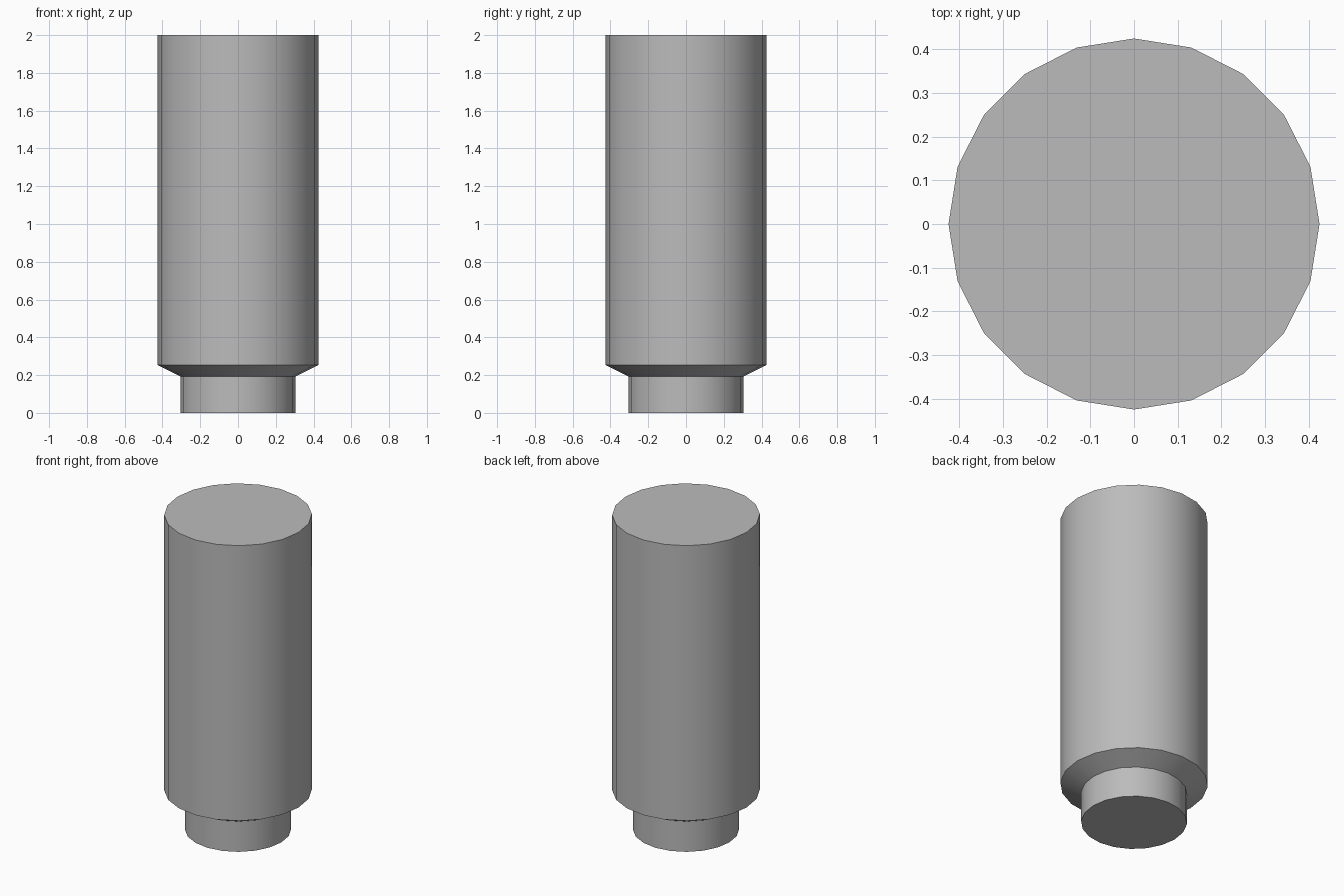
import bpy
import bmesh
from math import cos, sin, tau

cube = bpy.data.objects.get("Cube")
if cube:
    bpy.data.objects.remove(cube, do_unlink=True)

SIDES = 20

grey = bpy.data.materials.new("plain_grey")
grey.use_nodes = True
colour = (0.5, 0.5, 0.5, 1)
grey.diffuse_color = colour
grey.node_tree.nodes["Principled BSDF"].inputs["Base Color"].default_value = colour


def turned_solid(name, profile):
    """Closed solid of revolution from (radius, height) pairs, bottom to top."""
    bm = bmesh.new()
    rings = [[bm.verts.new((r * cos(tau * i / SIDES), r * sin(tau * i / SIDES), z))
              for i in range(SIDES)] for r, z in profile]
    for low, high in zip(rings, rings[1:]):
        for i in range(SIDES):
            j = (i + 1) % SIDES
            bm.faces.new((low[i], low[j], high[j], high[i]))
    bm.faces.new(rings[0][::-1])
    bm.faces.new(rings[-1])
    mesh = bpy.data.meshes.new(name)
    bm.to_mesh(mesh)
    bm.free()
    mesh.materials.append(grey)
    obj = bpy.data.objects.new(name, mesh)
    bpy.context.collection.objects.link(obj)
    bpy.ops.object.select_all(action="DESELECT")
    obj.select_set(True)
    bpy.context.view_layer.objects.active = obj
    bpy.ops.object.shade_smooth_by_angle()
    return obj


# Narrow foot, sloping shoulder and tall straight body
turned_solid("stepped_cylinder", [(0.305, 0), (0.305, 0.193), (0.425, 0.253), (0.425, 2)])
